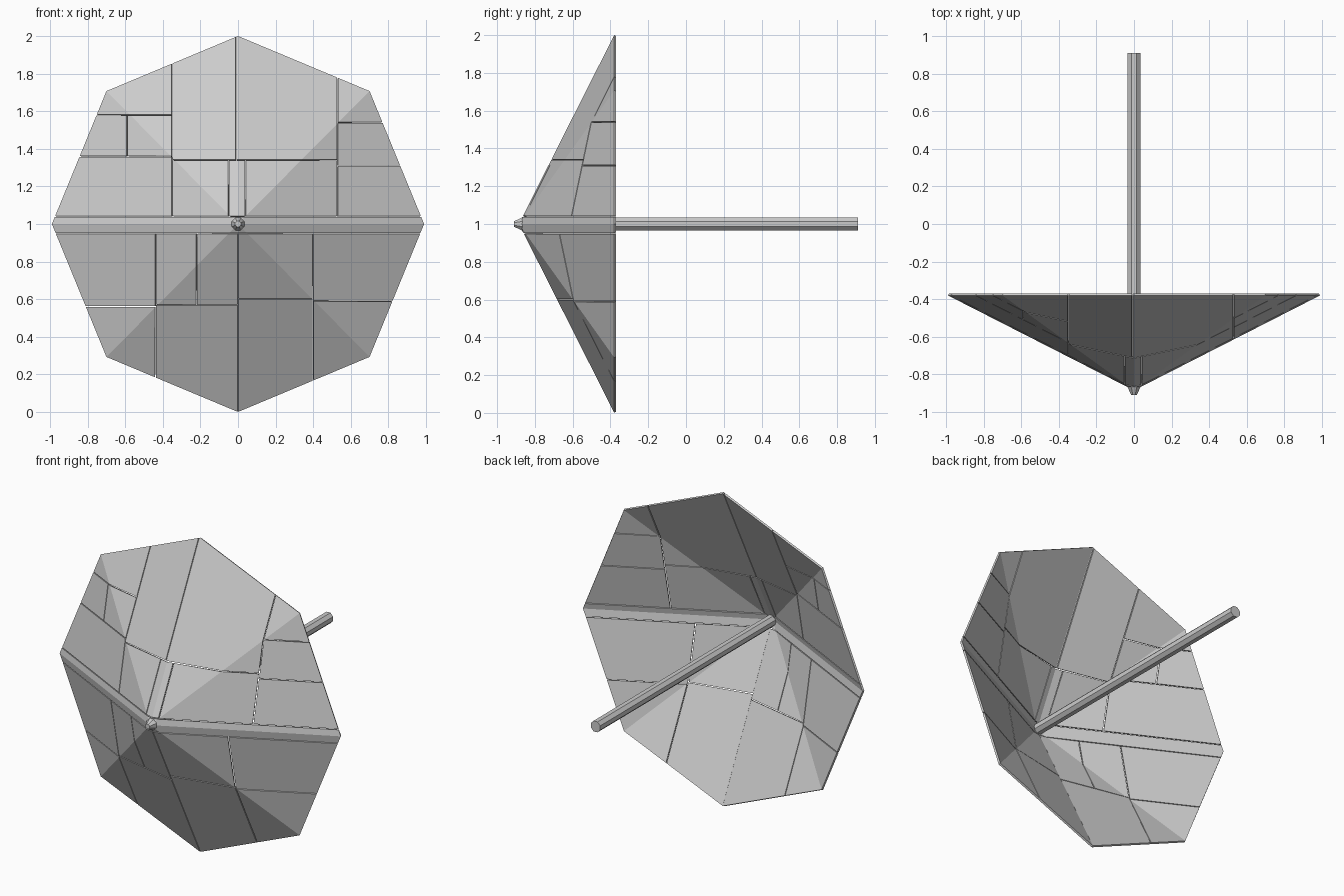
import bpy, bmesh
from math import sin, cos, pi
from mathutils import Vector

if "Cube" in bpy.data.objects:
    bpy.data.objects.remove(bpy.data.objects["Cube"])

CZ, RX, RZ = 1.0, 0.99, 1.0
APEX_Y, RIM_Y = -0.885, -0.38
GAP = 0.0025


def finish(bm, name):
    mesh = bpy.data.meshes.new(name)
    bmesh.ops.recalc_face_normals(bm, faces=bm.faces)
    bm.to_mesh(mesh)
    bm.free()
    ob = bpy.data.objects.new(name, mesh)
    bpy.context.collection.objects.link(ob)
    return ob


def panel(x0, x1, z0, z1):
    # One patch of the eight-sided canopy, cut out by its front-view rectangle
    bm = bmesh.new()
    apex = bm.verts.new((0, APEX_Y, CZ))
    rim = [bm.verts.new((RX * sin(i * pi / 4), RIM_Y, CZ + RZ * cos(i * pi / 4)))
           for i in range(8)]
    for i in range(8):
        bm.faces.new((apex, rim[(i + 1) % 8], rim[i]))
    cuts = [((x0 + GAP, 0, 0), (-1, 0, 0)), ((x1 - GAP, 0, 0), (1, 0, 0)),
            ((0, 0, z0 + GAP), (0, 0, -1)), ((0, 0, z1 - GAP), (0, 0, 1))]
    for co, no in cuts:
        bmesh.ops.bisect_plane(bm, geom=bm.verts[:] + bm.edges[:] + bm.faces[:],
                               dist=1e-5, plane_co=co, plane_no=no, clear_outer=True)
    for f in bm.faces:
        f.normal_update()
        if f.normal.y > 0:
            f.normal_flip()
    mesh = bpy.data.meshes.new("canopy_panel")
    bm.to_mesh(mesh)
    bm.free()
    ob = bpy.data.objects.new("canopy_panel", mesh)
    bpy.context.collection.objects.link(ob)
    mod = ob.modifiers.new("thickness", 'SOLIDIFY')
    mod.thickness = 0.012
    mod.offset = -1


E = 1.1  # beyond the rim
B = 2.1
panels = [
    # upper left patches
    (-E, -0.35, 1.58, B), (-E, -0.59, 1.36, 1.58), (-0.59, -0.35, 1.36, 1.58),
    (-E, -0.35, 1.04, 1.36),
    # upper middle patches
    (-0.35, -0.01, 1.34, B), (-0.35, -0.05, 1.04, 1.34), (-0.05, 0.04, 1.04, 1.34),
    (-0.01, 0.53, 1.34, B), (0.04, 0.53, 1.04, 1.34),
    # upper right patches
    (0.53, E, 1.54, B), (0.53, E, 1.31, 1.54), (0.53, E, 1.04, 1.31),
    # centre strip
    (-E, E, 0.95, 1.04),
    # lower patches
    (-E, -0.44, 0.56, 0.95), (-0.44, -0.22, 0.57, 0.95), (-0.22, 0, 0.57, 0.95),
    (0, 0.40, 0.60, 0.95), (0.40, E, 0.59, 0.95),
    (-E, -0.44, -0.1, 0.56), (-0.44, 0, -0.1, 0.57),
    (0, 0.40, -0.1, 0.60), (0.40, E, -0.1, 0.59),
]
for p in panels:
    panel(*p)

# Octagonal shaft with a tapered front tip
bm = bmesh.new()
rings = [[bm.verts.new((r * cos((i + .5) * pi / 4), y, CZ + r * sin((i + .5) * pi / 4)))
          for i in range(8)]
         for y, r in [(-0.91, 0.016), (-0.87, 0.036), (0.91, 0.036)]]
for a, b in zip(rings, rings[1:]):
    for i in range(8):
        j = (i + 1) % 8
        bm.faces.new((a[i], a[j], b[j], b[i]))
bm.faces.new(rings[0])
bm.faces.new(rings[-1])
finish(bm, "shaft")
